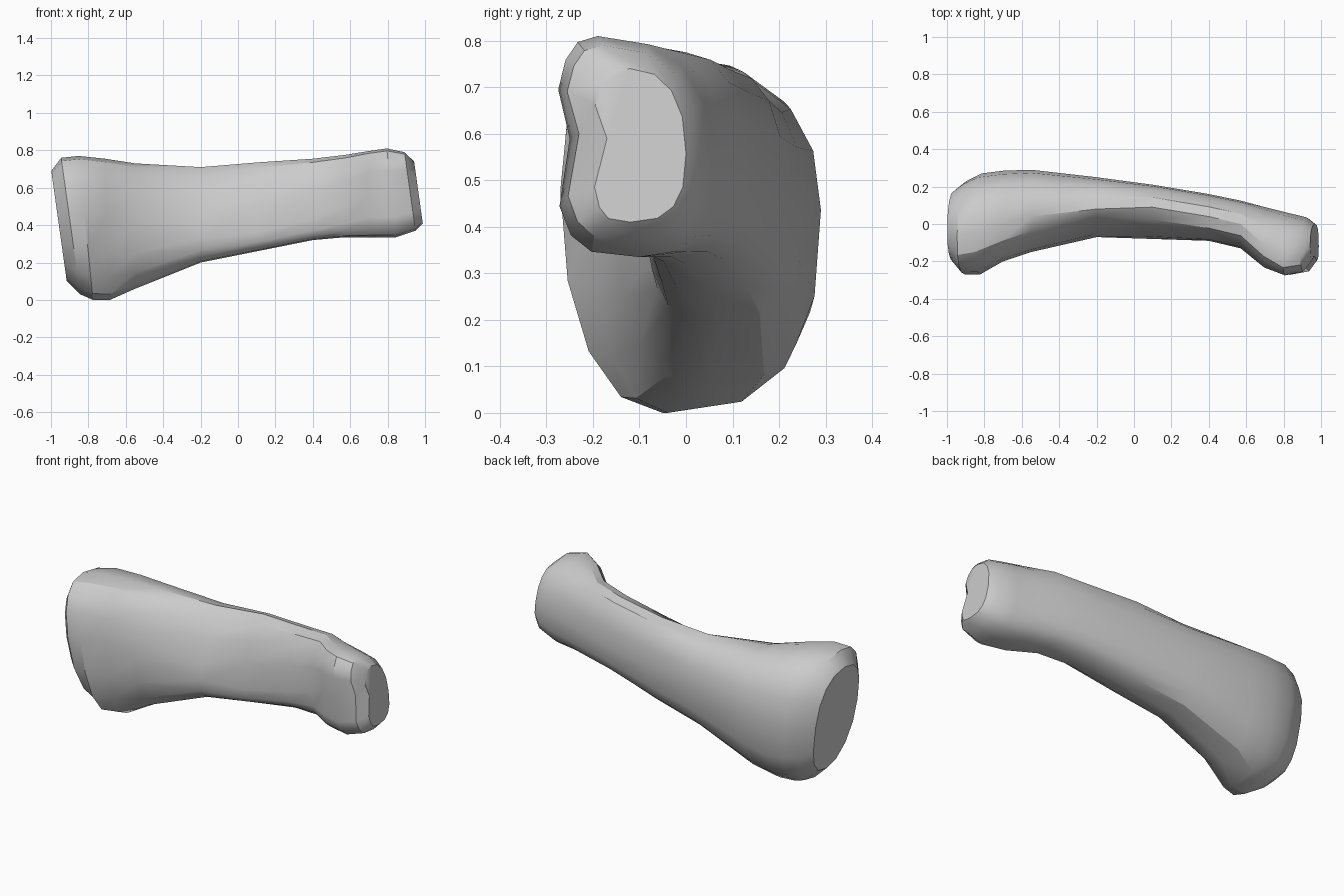
import bpy
import bmesh
from math import cos, sin, pi

default_cube = bpy.data.objects.get("Cube")
if default_cube:
    bpy.data.objects.remove(default_cube, do_unlink=True)

QUARTER_STEPS = 4

# Stations along the bone: position, front (y, z), top (y, z), back y, bottom (y, z)
BIG_END = [
    (-.96, (-.2, .43), (-.03, .69), .18, (.02, .1)),
    (-.9, (-.27, .46), (-.07, .76), .23, (.02, .03)),
    (-.82, (-.27, .48), (-.04, .77), .27, (-.05, 0)),
    (-.7, (-.2, .46), (0, .755), .285, (-.04, 0)),
]
SHAFT = [
    (-.55, (-.15, .4), (.04, .73), .29, (.05, .06)),
    (-.2, (-.07, .33), (.08, .71), .25, (.07, .2)),
    (.1, (-.08, .36), (.09, .735), .21, (.05, .26)),
    (.4, (-.09, .43), (.04, .755), .16, (0, .32)),
    (.57, (-.13, .5), (0, .775), .125, (-.03, .335)),
]
SMALL_END = [
    (.7, (-.24, .58), (-.11, .795), .09, (-.08, .335)),
    (.82, (-.28, .59), (-.19, .81), .06, (-.1, .335)),
    (.92, (-.26, .6), (-.18, .79), .035, (-.11, .37)),
    (.965, (-.2, .59), (-.12, .74), 0, (-.12, .41)),
]


def quarter(start, end, center, power):
    """Rounded corner from start up to, but not including, end."""
    points = []
    for i in range(QUARTER_STEPS):
        angle = pi / 2 * i / QUARTER_STEPS
        a = cos(angle) ** (2 / power)
        b = sin(angle) ** (2 / power)
        points.append([c + (s - c) * a + (e - c) * b
                       for s, e, c in zip(start, end, center)])
    return points


def section(x, front, top, back_y, bottom):
    """Closed outline of the bone at one station."""
    # The back swells higher toward the small end
    back = (back_y, .48 + .08 * x)
    # The front is bevelled along the shaft and squarer at the ends
    top_power = 1.3 + 1.3 * min(1, abs(x + .2) / .55)
    low_power = 2.8 + .8 * x
    outline = quarter(front, top, (top[0], front[1]), top_power)
    outline += quarter(top, back, (top[0], back[1]), 2.3)
    outline += quarter(back, bottom, (bottom[0], back[1]), 2.7)
    outline += quarter(bottom, front, (bottom[0], front[1]), low_power)
    # Shallow groove between the two knuckles of the small end
    if x > .65:
        outline[0][0] += .03
    # Both joint ends lean over
    lean = -.14 * min(1, max(0, (abs(x) - .64) * 4))
    middle = (front[1] + back[1]) / 2
    return [(x + lean * (z - middle), y, z) for y, z in outline]


# Bone colour
bone_colour = (.6, .6, .6, 1)
bone_material = bpy.data.materials.new("bone grey")
bone_material.use_nodes = True
bone_material.diffuse_color = bone_colour
shader = bone_material.node_tree.nodes["Principled BSDF"]
shader.inputs["Base Color"].default_value = bone_colour

# Shaft with both joint ends, skinned over the stations
bm = bmesh.new()
stations = BIG_END + SHAFT + SMALL_END
rings = [[bm.verts.new(p) for p in section(*s)] for s in stations]
for ring, following in zip(rings, rings[1:]):
    for i in range(len(ring)):
        j = (i + 1) % len(ring)
        bm.faces.new((ring[i], ring[j], following[j], following[i]))

# Flat joint faces
bm.faces.new(rings[0])
bm.faces.new(list(reversed(rings[-1])))
bmesh.ops.recalc_face_normals(bm, faces=bm.faces)

mesh = bpy.data.meshes.new("finger_bone")
bm.to_mesh(mesh)
bm.free()
mesh.materials.append(bone_material)
bone = bpy.data.objects.new("finger_bone", mesh)
bpy.context.collection.objects.link(bone)

# Smooth skin with crisp creases
bpy.ops.object.select_all(action="DESELECT")
bone.select_set(True)
bpy.context.view_layer.objects.active = bone
bpy.ops.object.shade_smooth_by_angle(angle=pi / 6)
